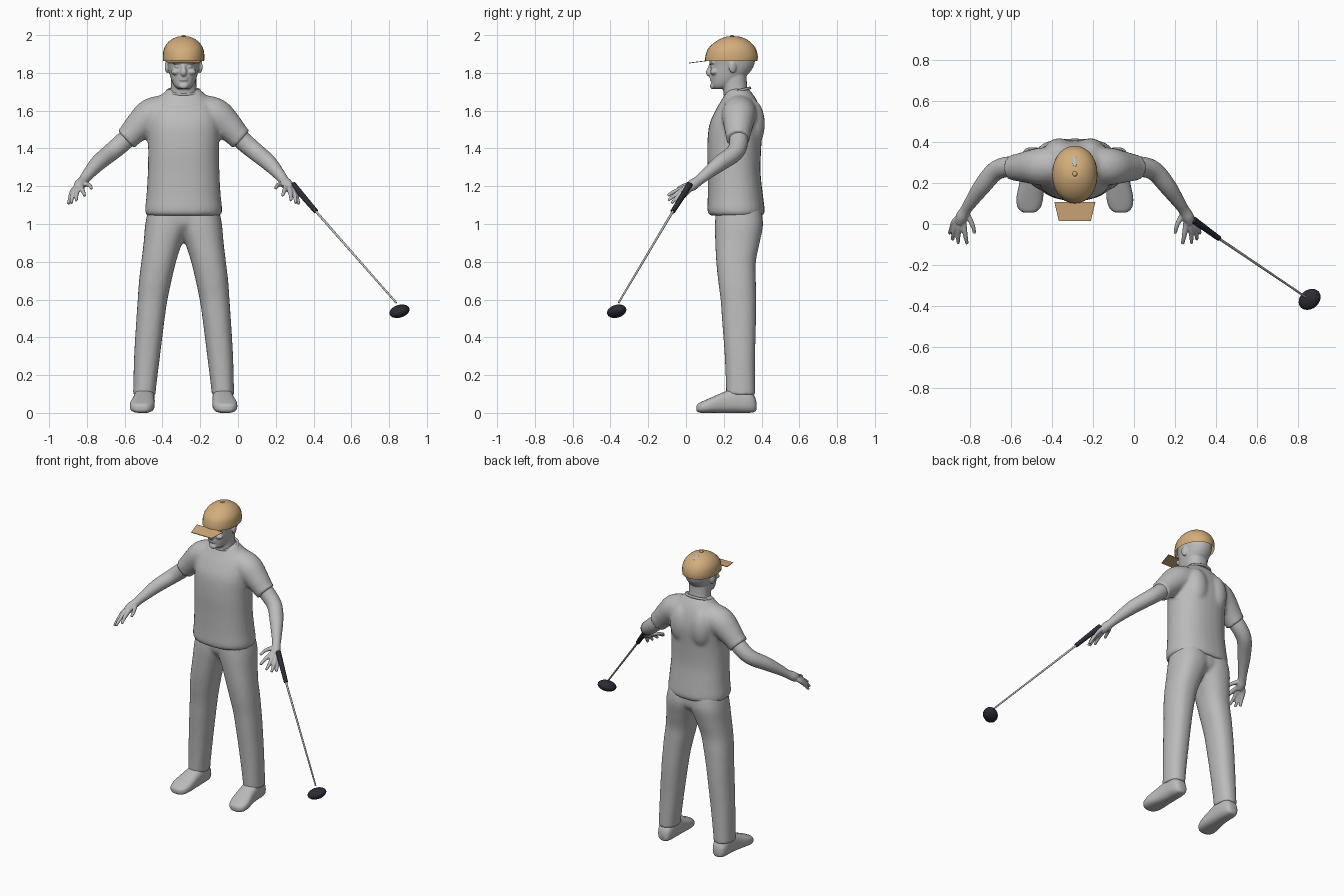
import bpy, bmesh, math
from mathutils import Vector, Matrix

if "Cube" in bpy.data.objects:
    bpy.data.objects.remove(bpy.data.objects["Cube"], do_unlink=True)

MID = -0.288  # the figure's own centre line in x


def material(name, rgb):
    m = bpy.data.materials.new(name)
    m.use_nodes = True
    m.diffuse_color = (*rgb, 1)
    m.node_tree.nodes["Principled BSDF"].inputs["Base Color"].default_value = (*rgb, 1)
    return m


GREY = material("plain grey", (0.5, 0.5, 0.5))
TAN = material("cap tan", (0.65, 0.42, 0.2))
BLACK = material("club black", (0.025, 0.025, 0.035))


def smooth_rows(rows, steps=4):
    """Pass a soft spline through rows of numbers."""
    out = []
    for i in range(len(rows) - 1):
        a, b, c, d = (rows[max(0, min(len(rows) - 1, i + k))] for k in (-1, 0, 1, 2))
        for s in range(steps):
            t = s / steps
            out.append([q + 0.5 * t * (r - p + t * (2 * p - 5 * q + 4 * r - w + t * (3 * (q - r) + w - p)))
                        for p, q, r, w in zip(a, b, c, d)])
    return out + [list(rows[-1])]


def skin(bm, rings, caps=True):
    loops = [[bm.verts.new(p) for p in ring] for ring in rings]
    for a, b in zip(loops, loops[1:]):
        for i in range(len(a)):
            j = (i + 1) % len(a)
            bm.faces.new((a[i], a[j], b[j], b[i]))
    if caps:
        bm.faces.new(loops[0])
        bm.faces.new(loops[-1])


def stack(bm, rows, side=1, axis="z", power=2.3, caps=True, n=28):
    """Loft rows of (level, x min, x max, other min, other max)."""
    rings = []
    for level, x0, x1, v0, v1 in smooth_rows(rows):
        ring = []
        for k in range(n):
            a = 2 * math.pi * k / n
            c, s = (math.copysign(abs(f) ** (2 / power), f) for f in (math.cos(a), math.sin(a)))
            x = MID + side * ((x0 + x1) / 2 + c * (x1 - x0) / 2)
            v = (v0 + v1) / 2 + s * (v1 - v0) / 2
            ring.append((x, v, level) if axis == "z" else (x, level, v))
        rings.append(ring)
    skin(bm, rings, caps)


def upright(rows):
    """Turn (level, half width, front, back) into centred rows."""
    return [(z, -w, w, f, b) for z, w, f, b in rows]


def tube(bm, rows, side=1, n=16):
    """Round limb along rows of (x, y, z, radius)."""
    pts = smooth_rows(rows)
    pos = [Vector((MID + side * p[0], p[1], p[2])) for p in pts]
    rings = []
    for i, p in enumerate(pts):
        t = (pos[min(i + 1, len(pos) - 1)] - pos[max(i - 1, 0)]).normalized()
        u = t.cross(Vector((0.3, 0.3, 1))).normalized()
        v = t.cross(u)
        rings.append([pos[i] + p[3] * (u * math.cos(a) + v * math.sin(a))
                      for a in (2 * math.pi * k / n for k in range(n))])
    skin(bm, rings)


def ball(bm, centre, size, turn=None):
    x, y, z = centre
    m = Matrix.Translation((MID + x, y, z)) @ (turn or Matrix()) @ Matrix.Diagonal((*size, 1))
    bmesh.ops.create_uvsphere(bm, u_segments=24, v_segments=14, radius=1, matrix=m)


def finish(name, bm, mat, voxel=0, relax=0, angle=60):
    bmesh.ops.recalc_face_normals(bm, faces=bm.faces)
    me = bpy.data.meshes.new(name)
    bm.to_mesh(me)
    bm.free()
    me.materials.append(mat)
    ob = bpy.data.objects.new(name, me)
    bpy.context.collection.objects.link(ob)
    if voxel:
        r = ob.modifiers.new("blend", "REMESH")
        r.mode, r.voxel_size, r.use_smooth_shade = "VOXEL", voxel, True
        s = ob.modifiers.new("relax", "SMOOTH")
        s.factor, s.iterations = 0.5, relax
    else:
        bpy.ops.object.select_all(action="DESELECT")
        ob.select_set(True)
        bpy.context.view_layer.objects.active = ob
        bpy.ops.object.shade_smooth_by_angle(angle=math.radians(angle))
    return ob


# Shirt: torso, sleeves and shoulder blades blended together
bm = bmesh.new()
stack(bm, upright([(1.045, .195, .125, .41), (1.07, .205, .113, .417), (1.15, .197, .115, .408),
                   (1.27, .19, .115, .395), (1.4, .188, .112, .398), (1.52, .192, .122, .407),
                   (1.6, .18, .155, .395), (1.66, .14, .19, .372), (1.7, .1, .212, .345),
                   (1.715, .085, .22, .335)]))
for s in (-1, 1):
    tube(bm, [(.09, .285, 1.595, .09), (.17, .28, 1.575, .092), (.235, .277, 1.52, .078),
              (.285, .275, 1.468, .066), (.306, .275, 1.448, .066)], s)
    ball(bm, (s * .075, .35, 1.53), (.075, .068, .13))
finish("shirt", bm, GREY, .011, 6)

# Collar rib
bm = bmesh.new()
ring = [(.086 * math.cos(a), .272 + .066 * math.sin(a), 1.703 + .017 * math.sin(a), .008)
        for a in (math.tau * k / 24 for k in range(25))]
tube(bm, ring, n=8)
finish("collar", bm, GREY)

# Trousers: two legs and a hip block
bm = bmesh.new()
for s in (-1, 1):
    stack(bm, [(.095, .145, .27, .21, .367), (.12, .147, .267, .212, .366), (.3, .125, .262, .205, .366),
               (.5, .1, .25, .19, .371), (.6, .085, .243, .183, .371), (.7, .064, .236, .17, .37),
               (.8, .04, .224, .16, .37), (.9, .008, .212, .155, .39), (1, -.03, .203, .153, .408),
               (1.09, -.03, .185, .16, .395)], s)
stack(bm, upright([(.955, .06, .2, .37), (1, .15, .16, .4), (1.09, .17, .155, .395)]))
finish("trousers", bm, GREY, .011, 4)

# Shoes
for s, label in ((-1, "right"), (1, "left")):
    bm = bmesh.new()
    stack(bm, [(.372, .185, .225, .015, .06), (.362, .168, .245, .005, .09), (.33, .157, .258, 0, .125),
               (.27, .153, .262, 0, .135), (.2, .153, .27, 0, .11), (.13, .154, .284, 0, .08),
               (.085, .165, .28, 0, .06), (.062, .185, .262, .005, .048), (.055, .205, .242, .015, .035)],
          s, "y", 2.7)
    finish(label + "_shoe", bm, GREY)

# Arms with spread hands
fingers = [((.585, .015, 1.178), (.6, -.02, 1.14), (.61, -.045, 1.105)),
           ((.575, .0, 1.18), (.59, -.043, 1.145), (.594, -.076, 1.11)),
           ((.56, -.01, 1.185), (.567, -.055, 1.155), (.568, -.095, 1.125)),
           ((.54, -.01, 1.19), (.532, -.06, 1.172), (.524, -.097, 1.15)),
           ((.525, .045, 1.212), (.498, -.005, 1.205), (.488, -.045, 1.188))]
for s, label in ((-1, "right"), (1, "left")):
    bm = bmesh.new()
    tube(bm, [(.26, .275, 1.49, .05), (.33, .278, 1.425, .05), (.39, .255, 1.375, .047),
              (.45, .185, 1.325, .043), (.5, .115, 1.27, .033), (.53, .07, 1.232, .027),
              (.55, .035, 1.207, .03), (.56, .005, 1.188, .024)], s)
    for base, knuckle, tip in fingers:
        tube(bm, [(.545, .045, 1.21, .014), (*base, .0145), (*knuckle, .0115), (*tip, .0085)], s, 10)
    finish(label + "_arm", bm, GREY, .005, 2)

# Head: skull, neck and features
bm = bmesh.new()
stack(bm, upright([(1.715, .03, .152, .21), (1.73, .048, .138, .25), (1.76, .064, .134, .29),
                   (1.8, .076, .13, .335), (1.84, .084, .128, .36), (1.88, .09, .122, .365),
                   (1.93, .085, .135, .355), (1.965, .06, .17, .32)]), power=2.2)
stack(bm, upright([(1.66, .078, .205, .345), (1.72, .068, .195, .325), (1.8, .068, .19, .32)]))
tube(bm, [(0, .135, 1.855, .009), (0, .127, 1.825, .012), (0, .122, 1.8, .017), (0, .14, 1.79, .012)])
ball(bm, (0, .141, 1.73), (.025, .014, .016))
for z in (1.763, 1.775):
    ball(bm, (0, .135, z), (.024, .01, .0055))
for s in (-1, 1):
    ball(bm, (s * .035, .136, 1.853), (.03, .014, .008))
    ball(bm, (s * .042, .148, 1.805), (.025, .02, .016))
    ball(bm, (s * .033, .139, 1.833), (.014, .01, .007))
    ball(bm, (s * .088, .247, 1.832), (.011, .021, .033), Matrix.Rotation(s * .3, 4, "Z"))
finish("head", bm, GREY, .005, 2)

# Cap crown with button and rear opening patch
bm = bmesh.new()
stack(bm, upright([(1.862, .109, .1, .378), (1.89, .11, .103, .38), (1.925, .105, .115, .371),
                   (1.955, .088, .143, .35), (1.978, .062, .178, .318), (1.992, .03, .215, .275),
                   (1.994, .004, .24, .25)]), power=2.1, caps=False)
ball(bm, (0, .244, 1.994), (.012, .012, .006))
finish("cap_crown", bm, TAN)
bm = bmesh.new()
ball(bm, (0, .305, 1.981), (.012, .028, .004), Matrix.Rotation(-.38, 4, "X"))
finish("cap_rear_patch", bm, GREY)

# Cap brim: a thin tapering plate
bm = bmesh.new()
stack(bm, [(.108, -.1, .1, 1.862, 1.866), (.015, -.078, .078, 1.85, 1.854)], axis="y", power=12)
finish("cap_brim", bm, TAN, angle=30)


# Club: grip, shaft and tilted head along one line
top, low, end = (Vector(p) for p in ((.29, .02, 1.21), (.413, -.07, 1.066), (.838, -.357, .583)))


def rod(name, a, b, r0, r1, mat):
    bm = bmesh.new()
    tube(bm, [(a.x - MID, a.y, a.z, r0), (b.x - MID, b.y, b.z, r1)], n=14)
    finish(name, bm, mat)


rod("club_grip", top, low, .017, .013, BLACK)
rod("club_shaft", low, end, .0065, .005, GREY)
bm = bmesh.new()
turn = Matrix.Rotation(math.radians(40), 4, "Z") @ Matrix.Rotation(math.radians(-16), 4, "Y")
ball(bm, (.855 - MID, -.367, .538), (.06, .046, .033), turn)
finish("club_head", bm, BLACK)
